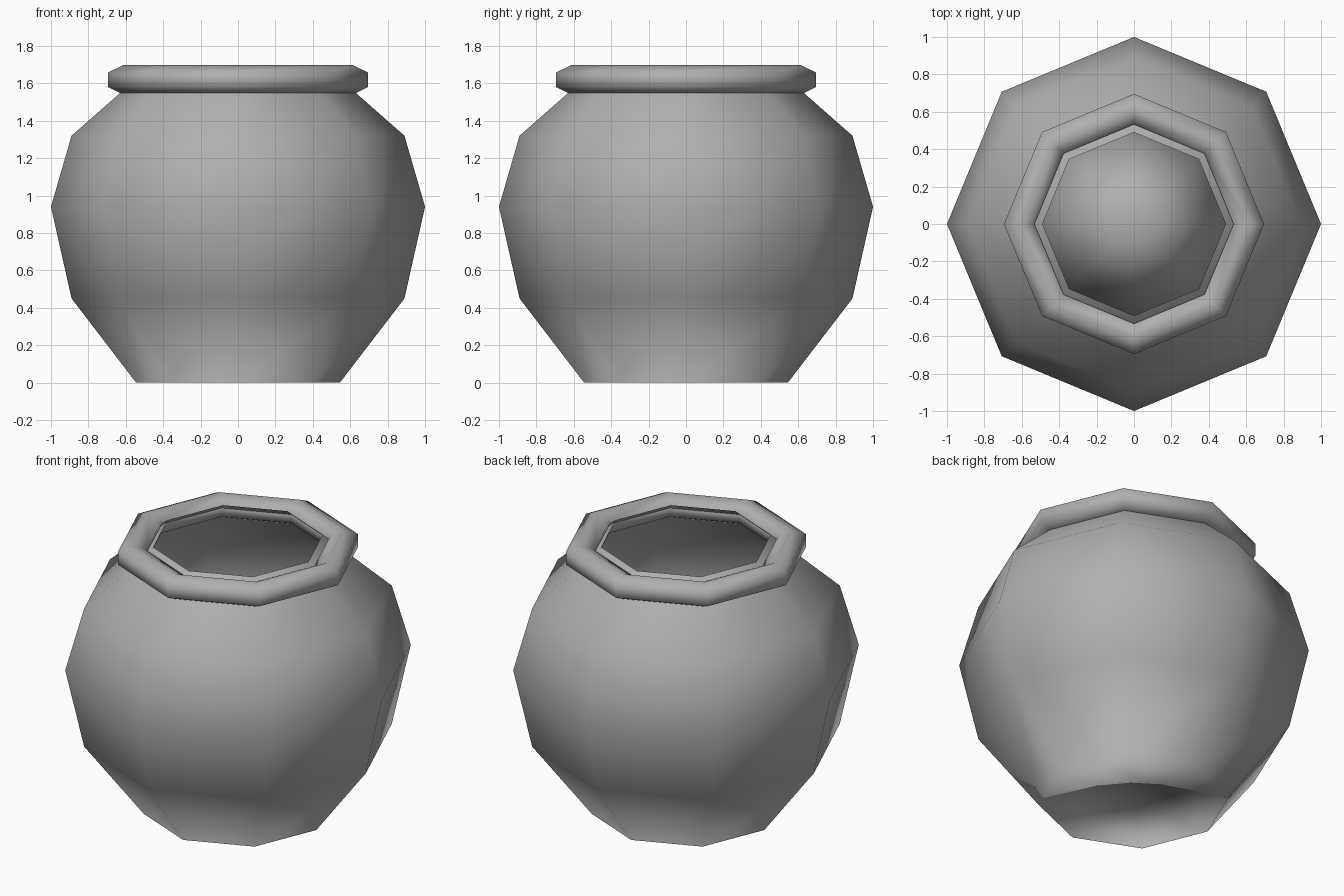
import bpy, bmesh
from math import cos, sin, pi

if "Cube" in bpy.data.objects:
    bpy.data.objects.remove(bpy.data.objects["Cube"])

SIDES = 8

# Mid-grey clay for all parts
clay = bpy.data.materials.new("clay")
clay.diffuse_color = (0.43, 0.43, 0.43, 1)
clay.use_nodes = True
clay.node_tree.nodes["Principled BSDF"].inputs["Base Color"].default_value = clay.diffuse_color


def lathe(name, profile, closed=False, floor=False):
    """Revolve (radius, z) points around z with SIDES segments, smooth shaded."""
    bm = bmesh.new()
    rings = [[bm.verts.new((r * cos(2 * pi * i / SIDES), r * sin(2 * pi * i / SIDES), z))
              for i in range(SIDES)] for r, z in profile]
    pairs = list(zip(rings, rings[1:]))
    if closed:
        pairs.append((rings[-1], rings[0]))
    for a, b in pairs:
        for i in range(SIDES):
            j = (i + 1) % SIDES
            bm.faces.new((a[i], a[j], b[j], b[i]))
    if floor:  # floor faces up into the pot, fanned from a centre point
        mid = bm.verts.new((0, 0, profile[0][1]))
        for i in range(SIDES):
            bm.faces.new((mid, rings[0][i], rings[0][(i + 1) % SIDES]))
    for f in bm.faces:
        f.smooth = True
    mesh = bpy.data.meshes.new(name)
    bm.to_mesh(mesh)
    bm.free()
    mesh.materials.append(clay)
    obj = bpy.data.objects.new(name, mesh)
    bpy.context.collection.objects.link(obj)
    return obj


# Pot body: thin open octagonal shell whose neck runs up inside the rim
lathe("pot_body", [(0.545, 0), (0.89, 0.45), (1.0, 0.94), (0.89, 1.32), (0.49, 1.672)], floor=True)

# Rim: octagonal ring with a hexagonal cross-section
lathe("rim", [(0.614 + 0.094 * cos(pi / 6 + k * pi / 3), 1.619 + 0.078 * sin(pi / 6 + k * pi / 3))
              for k in range(-3, 3)], closed=True)
